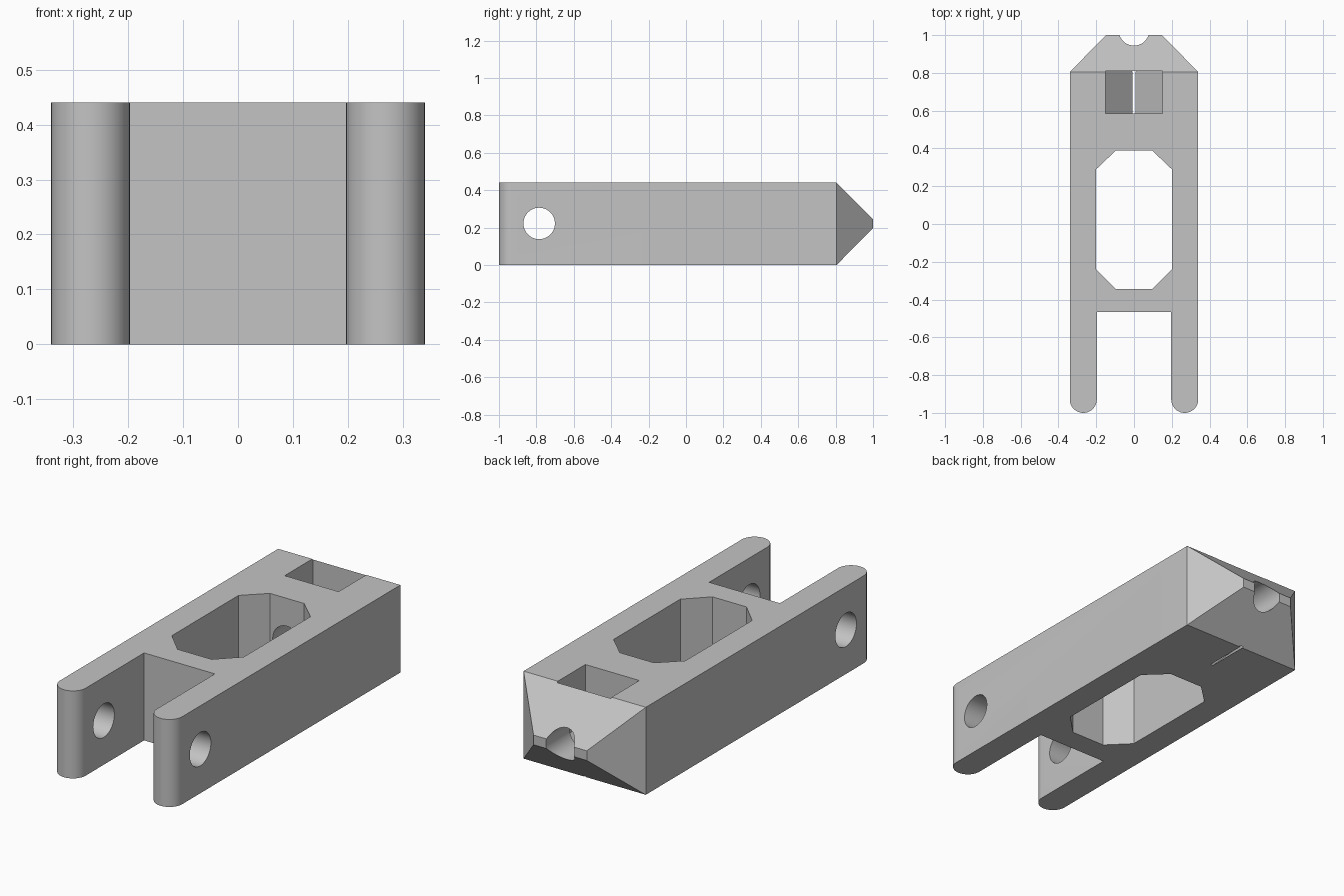
import bpy, bmesh, math

cube = bpy.data.objects.get("Cube")
if cube:
    bpy.data.objects.remove(cube, do_unlink=True)

HALF_W, HEIGHT, MID = 0.34, 0.44, 0.22
SLOT, SHOULDER = 0.197, 0.805

grey = bpy.data.materials.new("plain grey")
grey.use_nodes = True
grey.diffuse_color = (0.55, 0.55, 0.55, 1)
grey.node_tree.nodes["Principled BSDF"].inputs["Base Color"].default_value = (0.55, 0.55, 0.55, 1)


def arc(cu, cv, r, start, end, n):
    """Points along an arc, angles in degrees."""
    angles = [math.radians(start + (end - start) * i / n) for i in range(n + 1)]
    return [(cu + r * math.cos(a), cv + r * math.sin(a)) for a in angles]


def circle(cu, cv, r, n=64):
    return arc(cu, cv, r, 0, 360, n)[:-1]


def prism(name, points, lo, hi, axis):
    """Extrude a flat outline along one axis."""
    place = {"X": lambda u, v, h: (h, u, v),
             "Y": lambda u, v, h: (u, h, v),
             "Z": lambda u, v, h: (u, v, h)}[axis]
    bm = bmesh.new()
    rings = [[bm.verts.new(place(u, v, h)) for u, v in points] for h in (lo, hi)]
    for ring in rings:
        bm.faces.new(ring)
    for i in range(len(points)):
        j = (i + 1) % len(points)
        bm.faces.new((rings[0][i], rings[0][j], rings[1][j], rings[1][i]))
    bmesh.ops.recalc_face_normals(bm, faces=bm.faces)
    mesh = bpy.data.meshes.new(name)
    bm.to_mesh(mesh)
    bm.free()
    mesh.materials.append(grey)
    obj = bpy.data.objects.new(name, mesh)
    bpy.context.collection.objects.link(obj)
    return obj


# Forked body with rounded arm tips
tip_r = (HALF_W - SLOT) / 2
tip_x, tip_y = SLOT + tip_r, -1 + tip_r
right_half = [(SLOT, -0.465)] + arc(tip_x, tip_y, tip_r, 180, 360, 24) + [(HALF_W, SHOULDER)]
left_half = [(-x, y) for x, y in reversed(right_half)]
body = prism("forked_link_body", right_half + left_half, 0, HEIGHT, "Z")

# Tapered nose, extruded from the back face
bm = bmesh.new()
bm.from_mesh(body.data)
back = max(bm.faces, key=lambda f: f.calc_center_median().y)
nose = bmesh.ops.extrude_discrete_faces(bm, faces=[back])["faces"][0]
for v in nose.verts:
    v.co.x *= 0.148 / HALF_W
    v.co.y = 1
    v.co.z = MID + (v.co.z - MID) * 0.11
bmesh.ops.recalc_face_normals(bm, faces=bm.faces)
bm.to_mesh(body.data)
bm.free()

# Window, V-bottomed pocket, cross pin hole and lengthwise bore
window = [(-0.2, -0.24), (-0.095, -0.345), (0.095, -0.345), (0.2, -0.24),
          (0.2, 0.29), (0.095, 0.39), (-0.095, 0.39), (-0.2, 0.29)]
pocket = [(-0.15, 0.6), (-0.15, 0.143), (0, -0.007), (0.15, 0.143), (0.15, 0.6)]
cutters = [
    prism("window_cutter", window, -0.1, 0.6, "Z"),
    prism("pocket_cutter", pocket, 0.585, 0.81, "Y"),
    prism("pin_hole_cutter", circle(-0.785, 0.222, 0.084), -0.5, 0.5, "X"),
    prism("bore_cutter", circle(0, MID, 0.08), 0.2, 1.2, "Y"),
]
bpy.context.view_layer.objects.active = body
for cutter in cutters:
    cutter.hide_render = True
    mod = body.modifiers.new(cutter.name, "BOOLEAN")
    mod.operation = "DIFFERENCE"
    mod.solver = "EXACT"
    mod.object = cutter
    bpy.ops.object.modifier_apply(modifier=mod.name)
    bpy.data.objects.remove(cutter, do_unlink=True)

# Smooth round surfaces, sharp corners
for obj in bpy.context.selected_objects:
    obj.select_set(False)
body.select_set(True)
bpy.ops.object.shade_smooth_by_angle(angle=math.radians(25))
